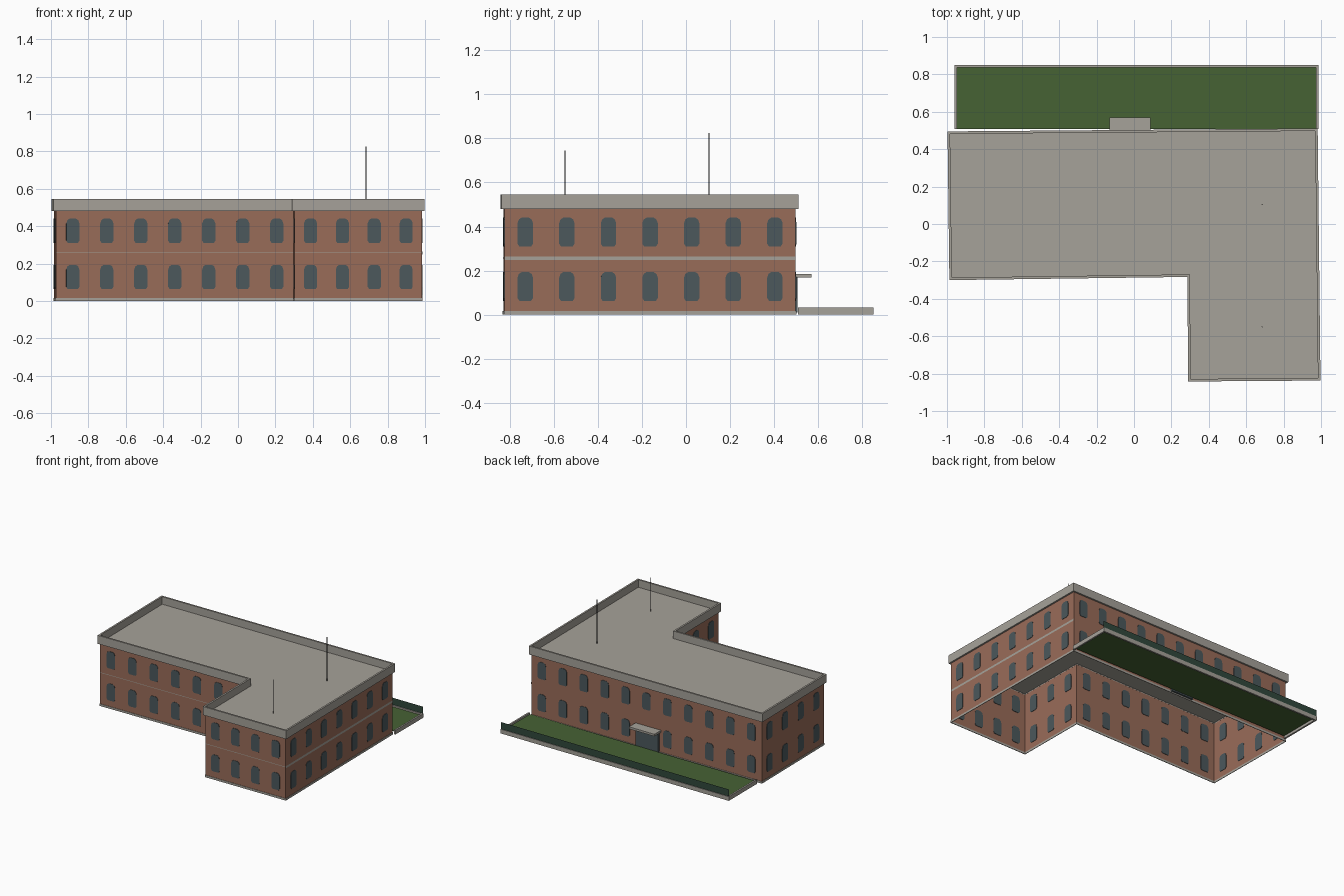
import bpy
from mathutils import Vector

if "Cube" in bpy.data.objects:
    bpy.data.objects.remove(bpy.data.objects["Cube"], do_unlink=True)


def material(name, rgb):
    m = bpy.data.materials.new(name)
    m.use_nodes = True
    m.diffuse_color = (*rgb, 1)
    bsdf = m.node_tree.nodes["Principled BSDF"]
    bsdf.inputs["Base Color"].default_value = (*rgb, 1)
    bsdf.inputs["Roughness"].default_value = 0.9
    return m


STONE = material("grey stone", (0.38, 0.36, 0.32))
BRICK = material("red brick", (0.32, 0.15, 0.10))
GLASS = material("slate glass", (0.072, 0.098, 0.107))
GRASS = material("lawn green", (0.061, 0.122, 0.034))
FENCE = material("dark green", (0.03, 0.065, 0.045))
METAL = material("dark metal", (0.03, 0.03, 0.03))


def make(name, verts, faces, mat):
    mesh = bpy.data.meshes.new(name)
    mesh.from_pydata(verts, [], faces)
    mesh.materials.append(mat)
    mesh.update()
    obj = bpy.data.objects.new(name, mesh)
    bpy.context.collection.objects.link(obj)
    return obj


def box(name, lo, hi, mat):
    verts = [(x, y, z) for x in (lo[0], hi[0]) for y in (lo[1], hi[1]) for z in (lo[2], hi[2])]
    faces = [(0, 1, 3, 2), (4, 6, 7, 5), (0, 4, 5, 1), (2, 3, 7, 6), (0, 2, 6, 4), (1, 5, 7, 3)]
    return make(name, verts, faces, mat)


def inset(poly, d):
    """Move every edge of a counter-clockwise outline inward by d."""
    out = []
    for i, p in enumerate(poly):
        a = (p - poly[i - 1]).normalized()
        b = (poly[(i + 1) % len(poly)] - p).normalized()
        na, nb = Vector((-a.y, a.x)), Vector((-b.y, b.x))
        out.append(p + (na + nb) * d / (1 + na.dot(nb)))
    return out


def sheet(name, poly, z, mat):
    return make(name, [(p.x, p.y, z) for p in poly], [tuple(range(len(poly)))], mat)


def tube(name, poly, z0, z1, mat):
    n = len(poly)
    verts = [(p.x, p.y, z) for z in (z0, z1) for p in poly]
    faces = [(i, (i + 1) % n, (i + 1) % n + n, i + n) for i in range(n)]
    return make(name, verts, faces, mat)


def ring(name, outer, inner, z0, z1, mat):
    n = len(outer)
    verts = [(p.x, p.y, z) for z in (z0, z1) for loop in (outer, inner) for p in loop]
    faces = []
    for i in range(n):
        j = (i + 1) % n
        faces += [(i, j, j + 2 * n, i + 2 * n), (j + n, i + n, i + 3 * n, j + 3 * n),
                  (i + 2 * n, j + 2 * n, j + 3 * n, i + 3 * n), (j, i, i + n, j + n)]
    return make(name, verts, faces, mat)


# L-shaped outline, counter-clockwise from the front right corner
eaves = [Vector(p) for p in ((-0.987, -0.30), (0.285, -0.283), (0.29, -0.842),
                             (0.997, -0.837), (0.982, 0.511), (-0.997, 0.495))]
wall = inset(eaves, 0.013)

# Shell: open-bottomed walls, plinth, roof deck and parapet
tube("brick_walls", wall, 0, 0.485, BRICK)
ring("plinth", inset(eaves, 0.010), inset(eaves, 0.014), 0, 0.016, STONE)
sheet("roof_deck", inset(eaves, 0.006), 0.487, STONE)
ring("parapet", eaves, inset(eaves, 0.0135), 0.48, 0.545, STONE)

# Windows: thin arched plates spaced evenly along each wall, two storeys
W, H, BAY = 0.035, 0.13, 0.183
arch = [(-W + 0.008, 0), (W - 0.008, 0), (W, 0.012), (W, H - 0.025), (W - 0.006, H - 0.008),
        (W - 0.018, H), (-W + 0.018, H), (-W + 0.006, H - 0.008), (-W, H - 0.025), (-W, 0.012)]


def windows(name, a, b, skip_ground):
    along = (b - a).normalized()
    out = Vector((along.y, -along.x))
    count = round((b - a).length / BAY)
    verts, faces, n = [], [], len(arch)
    for k in range(count):
        mid = a.lerp(b, (k + 0.5) / count)
        for sill in (0.063, 0.31):
            if sill < 0.2 and skip_ground and abs(mid.x + 0.02) < 0.13:
                continue
            s = len(verts)
            for t in (0.003, -0.003):
                for u, v in arch:
                    p = mid + along * u + out * t
                    verts.append((p.x, p.y, sill + v))
            faces.append(tuple(range(s, s + n)))
            faces.append(tuple(range(s + 2 * n - 1, s + n - 1, -1)))
            for i in range(n):
                j = (i + 1) % n
                faces.append((s + i, s + i + n, s + j + n, s + j))
    make(name, verts, faces, GLASS)


sides = ["main_front", "wing_inner", "wing_front", "left_side", "back", "right_side"]
for i, side in enumerate(sides):
    windows(side + "_windows", wall[i], wall[(i + 1) % len(wall)], side == "back")


# Storey bands on the left side and the fronts
def band(name, a, b, z0, z1):
    out = Vector(((b - a).y, -(b - a).x)).normalized() * 0.002
    make(name, [(*(p + out), z) for p, z in ((a, z0), (b, z0), (b, z1), (a, z1))],
         [(0, 1, 2, 3)], STONE)


band("left_side_band", wall[3], wall[4], 0.248, 0.264)
band("main_front_band", wall[0], wall[1], 0.256, 0.260)
band("wing_front_band", wall[2], wall[3], 0.256, 0.260)

# Back entrance
box("entrance_door", (-0.115, 0.48, 0.01), (0.075, 0.507, 0.17), GLASS)
box("entrance_canopy", (-0.13, 0.48, 0.168), (0.087, 0.57, 0.184), STONE)

# Lawn with curbs and a back fence
L, R, F, B, C = -0.96, 0.987, 0.508, 0.85, 0.013
sheet("lawn", [Vector(p) for p in ((L, F), (R, F), (R, B), (L, B))], 0.02, GRASS)
box("lawn_curb_right", (L, F, 0), (L + C, B, 0.032), STONE)
box("lawn_curb_left", (R - C, F, 0), (R, B, 0.032), STONE)
box("lawn_curb_back", (L + C, B - C, 0), (R - C, B, 0.032), STONE)
make("lawn_fence", [(L, B - 0.005, 0.03), (R, B - 0.005, 0.03),
                    (R, B - 0.005, 0.085), (L, B - 0.005, 0.085)], [(0, 1, 2, 3)], FENCE)

# Roof masts
for name, y, top in (("front_mast", -0.55, 0.745), ("back_mast", 0.105, 0.825)):
    bpy.ops.mesh.primitive_cylinder_add(vertices=6, radius=0.0025, depth=top - 0.487,
                                        location=(0.685, y, (top + 0.487) / 2))
    mast = bpy.context.object
    mast.name = name
    mast.data.materials.append(METAL)
